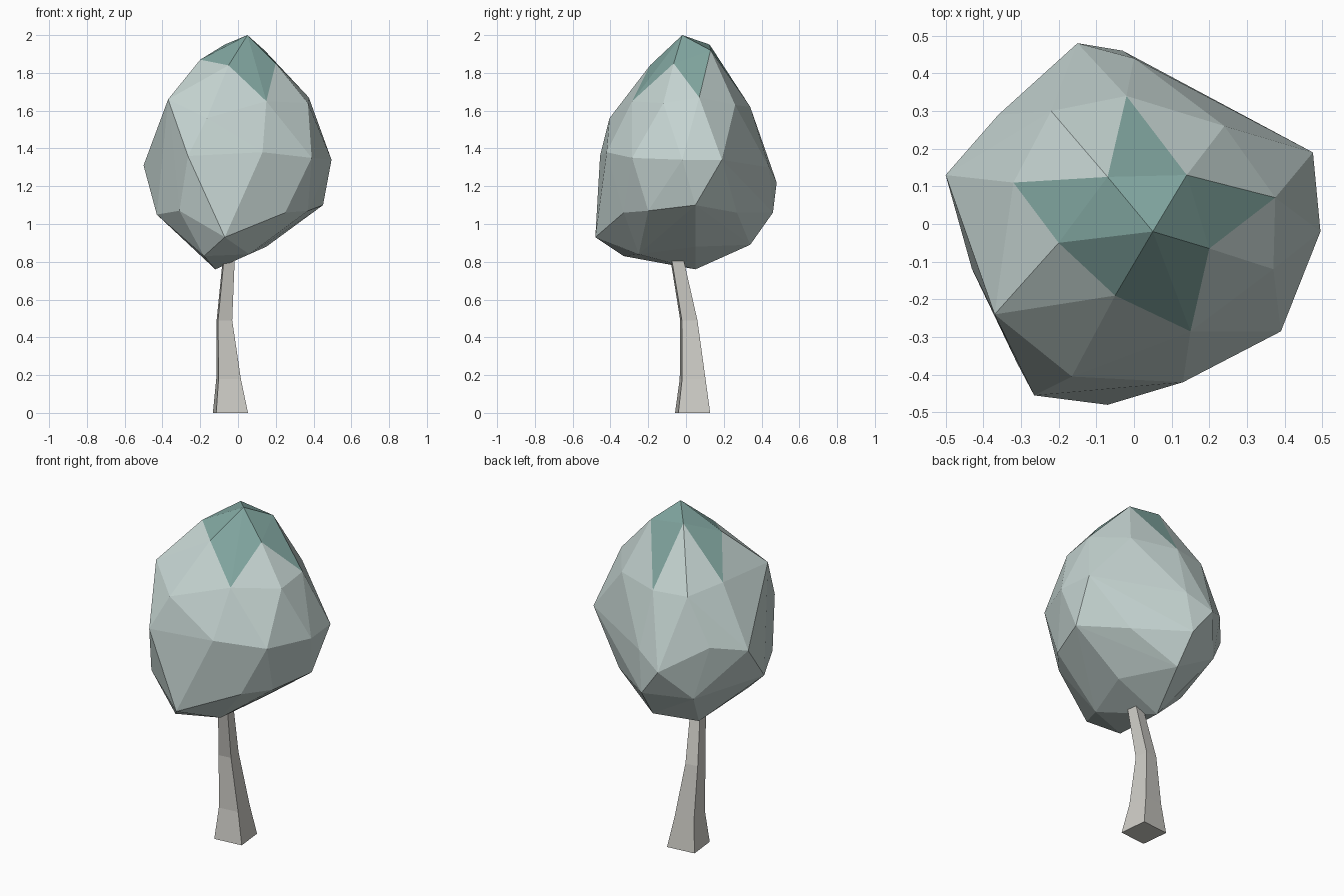
import bpy, bmesh
from math import sin, cos, pi, radians


def material(name, rgb):
    m = bpy.data.materials.new(name)
    m.diffuse_color = (*rgb, 1)
    return m


def to_object(bm, name, mats):
    bmesh.ops.recalc_face_normals(bm, faces=bm.faces)
    me = bpy.data.meshes.new(name)
    bm.to_mesh(me)
    bm.free()
    for m in mats:
        me.materials.append(m)
    ob = bpy.data.objects.new(name, me)
    bpy.context.collection.objects.link(ob)
    return ob


bark = material("bark", (0.62, 0.61, 0.57))
leaf = material("leaf", (0.56, 0.66, 0.64))
leaf_dark = material("leaf_dark", (0.22, 0.38, 0.35))

# Trunk: bent, tapering four-sided sweep (centre x, y, z, half width x, y)
bm = bmesh.new()
prev = None
for x, y, z, hx, hy in [(-0.04, 0.035, 0, 0.09, 0.09),
                        (-0.05, 0.035, 0.18, 0.063, 0.066),
                        (-0.072, 0.015, 0.49, 0.04, 0.044),
                        (-0.05, -0.045, 0.80, 0.031, 0.034),
                        (-0.045, -0.055, 0.86, 0.03, 0.032)]:
    ring = []
    for i in range(4):
        a = radians(51) + i * pi / 2
        ring.append(bm.verts.new((x + hx * 1.33 * cos(a), y + hy * 1.33 * sin(a), z)))
    if prev:
        for i in range(4):
            j = (i + 1) % 4
            bm.faces.new((prev[i], prev[j], ring[j], ring[i]))
    else:
        bm.faces.new(ring[::-1])
    prev = ring
bm.faces.new(prev)
to_object(bm, "trunk", [bark])

# Foliage: faceted irregular crown wrapped around its corner points
corners = [
    (0.05, -0.02, 2.0), (-0.07, 0.125, 1.95), (0.14, 0.13, 1.92),
    (-0.2, -0.05, 1.87), (-0.05, -0.19, 1.84), (0.2, -0.065, 1.85),
    (-0.37, -0.24, 1.66), (-0.165, -0.405, 1.56), (0.15, -0.285, 1.65),
    (0.37, -0.12, 1.64), (0.375, 0.07, 1.67), (0.24, 0.26, 1.63),
    (-0.02, 0.34, 1.62), (-0.22, 0.3, 1.62), (-0.32, 0.11, 1.66),
    (-0.5, 0.13, 1.31), (-0.36, 0.29, 1.35), (-0.15, 0.48, 1.22),
    (0.0, 0.44, 1.30), (0.475, 0.19, 1.34), (0.495, -0.02, 1.34),
    (0.39, -0.285, 1.35), (0.13, -0.42, 1.38), (-0.265, -0.455, 1.36),
    (-0.43, -0.12, 1.05), (-0.31, -0.37, 1.07), (-0.07, -0.48, 0.93),
    (0.25, -0.33, 1.06), (0.37, -0.2, 1.07), (0.45, 0.05, 1.10),
    (0.25, 0.27, 1.06), (-0.03, 0.46, 1.06), (-0.28, 0.33, 1.04),
    (-0.18, -0.33, 0.83), (-0.12, 0.05, 0.76), (0.06, -0.25, 0.84),
    (0.15, 0.05, 0.88), (-0.02, 0.34, 0.89),
]
bm = bmesh.new()
for c in corners:
    bm.verts.new(c)
bmesh.ops.convex_hull(bm, input=bm.verts[:])
loose = [v for v in bm.verts if not v.link_faces]
bmesh.ops.delete(bm, geom=loose, context='VERTS')
# Darker leaves at the tip
for f in bm.faces:
    if f.calc_center_median().z > 1.8:
        f.material_index = 1
to_object(bm, "foliage", [leaf, leaf_dark])
